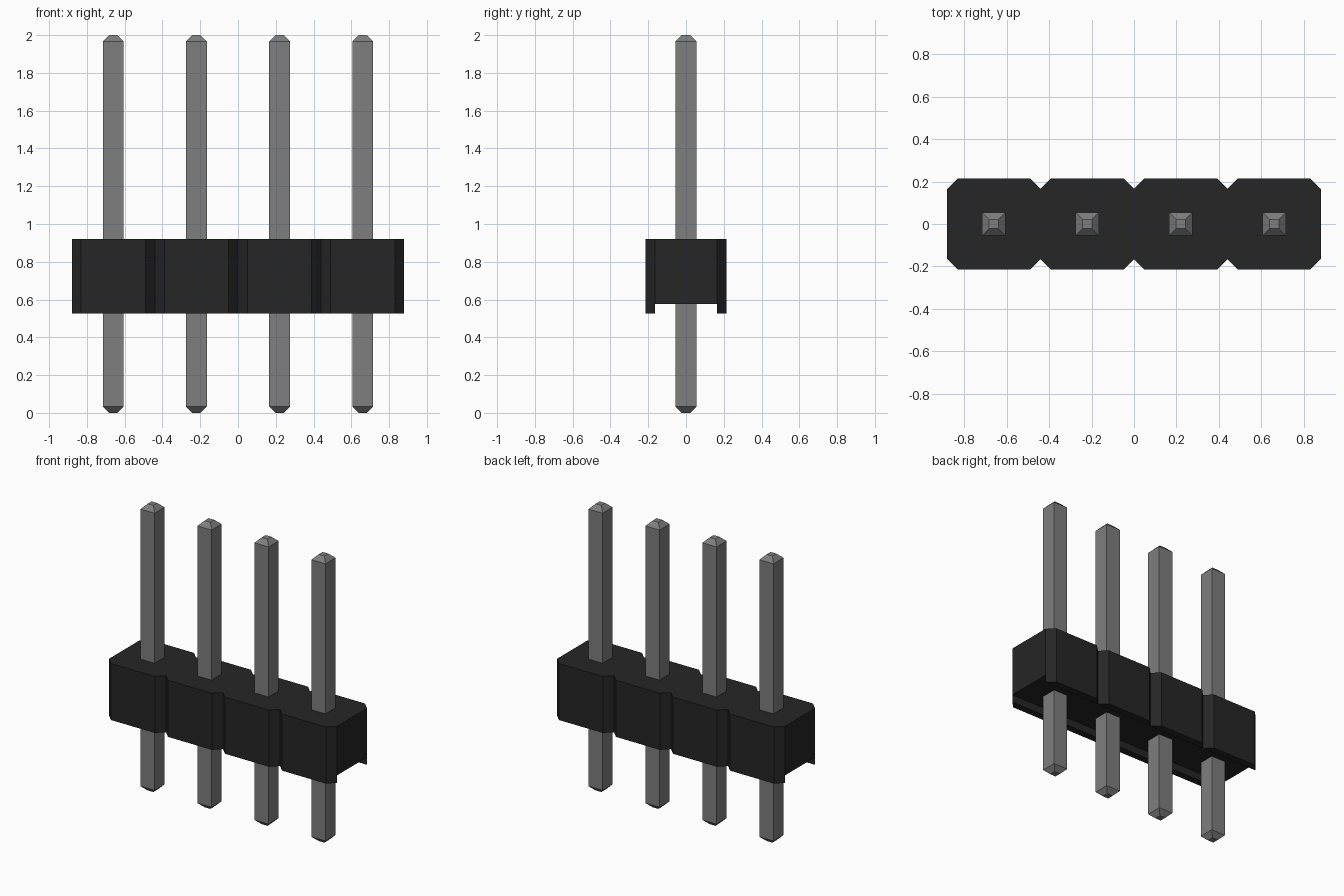
import bpy
import bmesh

cube = bpy.data.objects.get("Cube")
if cube:
    bpy.data.objects.remove(cube, do_unlink=True)

PITCH = 0.44                      # spacing of the pins
COUNT = 4
HALF_Y, CHAMFER = 0.215, 0.05     # housing half depth and corner cut
Z_LIP, Z_FLOOR, Z_TOP = 0.525, 0.577, 0.92
CENTRES = [(i - (COUNT - 1) / 2) * PITCH for i in range(COUNT)]


def make_material(name, value, roughness):
    mat = bpy.data.materials.new(name)
    mat.use_nodes = True
    color = (value, value, value, 1.0)
    mat.diffuse_color = color
    bsdf = mat.node_tree.nodes["Principled BSDF"]
    bsdf.inputs["Base Color"].default_value = color
    bsdf.inputs["Roughness"].default_value = roughness
    return mat


def add_loft(bm, sections):
    """Closed solid through a list of (outline, z) sections."""
    rings = [[bm.verts.new((x, y, z)) for x, y in pts] for pts, z in sections]
    n = len(rings[0])
    for a, b in zip(rings, rings[1:]):
        for i in range(n):
            j = (i + 1) % n
            bm.faces.new((a[i], a[j], b[j], b[i]))
    bm.faces.new(rings[0][::-1])
    bm.faces.new(rings[-1])


def finish(bm, name, mat):
    bmesh.ops.recalc_face_normals(bm, faces=bm.faces[:])
    mesh = bpy.data.meshes.new(name)
    bm.to_mesh(mesh)
    bm.free()
    mesh.materials.append(mat)
    obj = bpy.data.objects.new(name, mesh)
    bpy.context.collection.objects.link(obj)
    return obj


def square(half, cx):
    return [(cx - half, -half), (cx + half, -half), (cx + half, half), (cx - half, half)]


black = make_material("black plastic", 0.019, 0.6)
grey = make_material("grey metal", 0.21, 0.5)

# Housing: one block with V notches between the cells
inner_y = HALF_Y - CHAMFER
h = PITCH / 2
front = [(CENTRES[0] - h, -inner_y)]
for cx in CENTRES:
    front += [(cx - h + CHAMFER, -HALF_Y), (cx + h - CHAMFER, -HALF_Y), (cx + h, -inner_y)]
outline = front + [(-x, -y) for x, y in front]
bm = bmesh.new()
add_loft(bm, [(outline, Z_FLOOR), (outline, Z_TOP)])

# Lips below the block, leaving an open channel along the underside
for cx in CENTRES:
    for side in (-1, 1):
        lip = [(cx - h, side * inner_y), (cx - h + CHAMFER, side * HALF_Y),
               (cx + h - CHAMFER, side * HALF_Y), (cx + h, side * inner_y)]
        add_loft(bm, [(lip, Z_LIP), (lip, Z_FLOOR)])
finish(bm, "housing", black)

# Square pins with tapered ends
for i, cx in enumerate(CENTRES):
    bm = bmesh.new()
    add_loft(bm, [(square(0.022, cx), 0.0), (square(0.055, cx), 0.033),
                  (square(0.055, cx), 1.967), (square(0.022, cx), 2.0)])
    finish(bm, f"pin_{i + 1}", grey)
